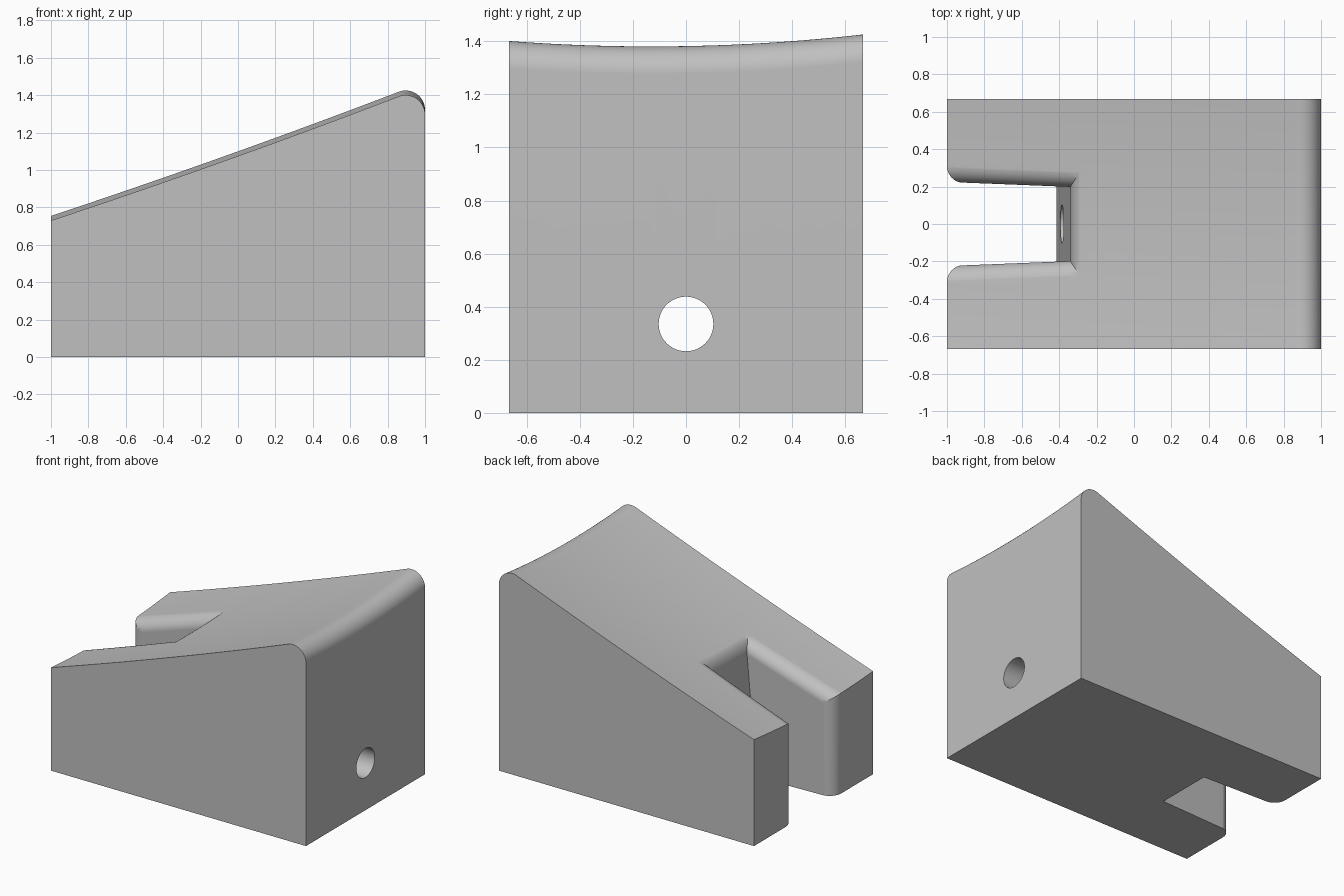
import bpy, bmesh
from math import sin, cos, radians

if "Cube" in bpy.data.objects:
    bpy.data.objects.remove(bpy.data.objects["Cube"])

HALF = 0.667      # half width in y
EDGE = 0.104      # radius of the high top edge


def top(x, y):
    """Height of the doubly curved sloping top."""
    slope = 0.73 + 0.357 * (x + 1) - 0.0137 * (x + 1) * (0.87 - x)
    return slope + 0.071 * ((y + 0.13) ** 2 - 0.286)


def loft(name, rings):
    """Closed solid through a list of equal-length closed rings."""
    bm = bmesh.new()
    rows = [[bm.verts.new(p) for p in ring] for ring in rings]
    for a, b in zip(rows, rows[1:]):
        for i in range(len(a)):
            j = (i + 1) % len(a)
            bm.faces.new((a[i], a[j], b[j], b[i]))
    bm.faces.new(rows[0])
    bm.faces.new(rows[-1])
    bmesh.ops.recalc_face_normals(bm, faces=bm.faces)
    mesh = bpy.data.meshes.new(name)
    bm.to_mesh(mesh)
    bm.free()
    obj = bpy.data.objects.new(name, mesh)
    bpy.context.collection.objects.link(obj)
    return obj


# Body: side profile swept across the width
def profile(y):
    pts = [(-1, y, 0)]
    for i in range(33):
        x = -1 + 1.859 * i / 32
        pts.append((x, y, top(x, y)))
    cz = top(1, y) - 0.151
    for i in range(1, 17):
        a = radians(111 * (1 - i / 16))
        pts.append((1 - EDGE + EDGE * cos(a), y, cz + EDGE * sin(a)))
    return pts + [(1, y, 0)]


body = loft("wedge_block", [profile(-HALF + 2 * HALF * i / 24) for i in range(25)])


# Slot cutter: tapered slot whose upper rim flares into a fillet
def slot_outline(end, spread, height):
    pts = []
    for i in range(17):
        x = -1.1 + (end + 1.1) * i / 16
        pts.append((x, 0.20 + 0.04 * (-0.38 - x) + spread))
    tip = pts[-1][1]
    across = [(end, tip * (1 - i / 4)) for i in range(1, 8)]
    plan = pts + across + [(x, -y) for x, y in reversed(pts)]
    return [(x, y, height(x, y)) for x, y in plan]


def rim_ring(out, depth):
    return slot_outline(-0.34 + 0.055 * out, 0.09 * out,
                        lambda x, y: top(x, y) - 0.085 * depth)


rings = [slot_outline(-0.423, 0, lambda x, y: -0.1)]
for i in range(11):
    a = radians(7.9 * i)
    rings.append(rim_ring(1 - cos(a), 1 - sin(a)))
out, depth = 1 - cos(a) + 0.5 * sin(a), 1 - sin(a) - 0.5 * cos(a)
rings.append(rim_ring(out, depth))
rings.append(slot_outline(-0.34 + 0.055 * out, 0.09 * out, lambda x, y: 2))
slot = loft("slot_cutter", rings)

# Entry cutter: rounded vertical edges at the slot mouth
flare = [(-1.1, 0.31)]
for i in range(13):
    a = radians(90 * i / 12)
    flare.append((-0.91 - 0.09 * cos(a), 0.31 - 0.09 * sin(a)))
flare += [(x, -y) for x, y in reversed(flare)]
mouth = loft("mouth_cutter", [[(x, y, z) for x, y in flare] for z in (-0.1, 2)])

# Round hole running lengthwise into the slot
circle = [(0.103 * cos(radians(i * 7.5)), 0.335 + 0.103 * sin(radians(i * 7.5)))
          for i in range(48)]
hole = loft("hole_cutter", [[(x, y, z) for y, z in circle] for x in (-0.6, 1.1)])

# Cut the body and finish its shading
bpy.ops.object.select_all(action='DESELECT')
bpy.context.view_layer.objects.active = body
body.select_set(True)
for cutter in (slot, mouth, hole):
    mod = body.modifiers.new("cut", 'BOOLEAN')
    mod.operation = 'DIFFERENCE'
    mod.solver = 'EXACT'
    mod.object = cutter
    bpy.ops.object.modifier_apply(modifier=mod.name)
    bpy.data.objects.remove(cutter)

bpy.ops.object.shade_smooth_by_angle(angle=radians(25))
weighted = body.modifiers.new("even_normals", 'WEIGHTED_NORMAL')
weighted.keep_sharp = True

# Single grey material
grey = bpy.data.materials.new("plain_grey")
grey.use_nodes = True
colour = (0.53, 0.53, 0.53, 1)
grey.diffuse_color = colour
grey.node_tree.nodes["Principled BSDF"].inputs["Base Color"].default_value = colour
body.data.materials.clear()
body.data.materials.append(grey)
